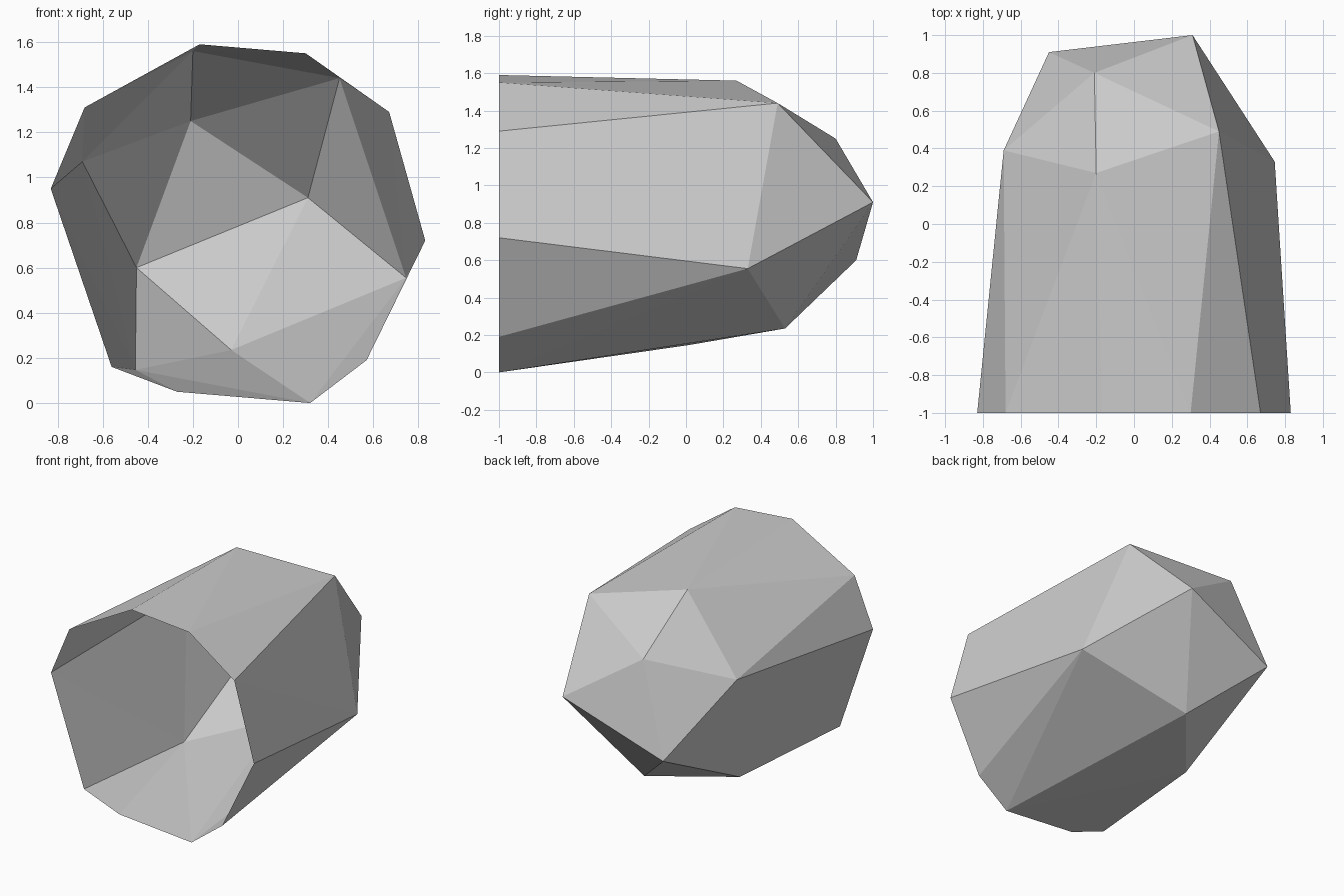
import bpy
import bmesh

# Remove the default cube only
cube = bpy.data.objects.get("Cube")
if cube:
    bpy.data.objects.remove(cube, do_unlink=True)

FRONT = -1.0

# Outline of the open front rim, as (x, z)
rim = [(-.83, .95), (-.68, 1.31), (-.17, 1.59), (.3, 1.55), (.67, 1.29),
       (.83, .72), (.57, .19), (.32, 0), (-.27, .05), (-.56, .16)]

# Corners of the faceted rear end, as (x, y, z)
corners = {
    "upper_left": (-.69, .39, 1.07),
    "upper_middle": (-.21, .8, 1.25),
    "upper_right": (.45, .49, 1.44),
    "crown": (-.2, .27, 1.56),
    "tip": (.31, 1, .91),
    "lower_tip": (-.45, .91, .6),
    "right_side": (.745, .33, .555),
    "underside": (-.03, .53, .235),
    "lower_left": (-.455, .02, .147),
}


def make_material(name, colour):
    material = bpy.data.materials.new(name)
    material.use_nodes = True
    material.diffuse_color = colour
    shader = next(n for n in material.node_tree.nodes if n.type == 'BSDF_PRINCIPLED')
    shader.inputs["Base Color"].default_value = colour
    shader.inputs["Roughness"].default_value = 0.8
    return material


# Wrap the rim and the corners in one convex faceted shell
bm = bmesh.new()
for x, z in rim:
    bm.verts.new((x, FRONT, z))
for corner in corners.values():
    bm.verts.new(corner)
hull = bmesh.ops.convex_hull(bm, input=bm.verts[:])
bmesh.ops.recalc_face_normals(bm, faces=bm.faces[:])

# Open the flat front so the shell is hollow
cap = [f for f in bm.faces if all(abs(v.co.y - FRONT) < .001 for v in f.verts)]
bmesh.ops.delete(bm, geom=cap, context='FACES')
for face in bm.faces:
    face.smooth = False

mesh = bpy.data.meshes.new("rock_shell")
bm.to_mesh(mesh)
bm.free()

# Place the shell with its single stone colour
mesh.materials.append(make_material("stone_grey", (.6, .6, .6, 1)))
rock = bpy.data.objects.new("rock_shell", mesh)
bpy.context.collection.objects.link(rock)
